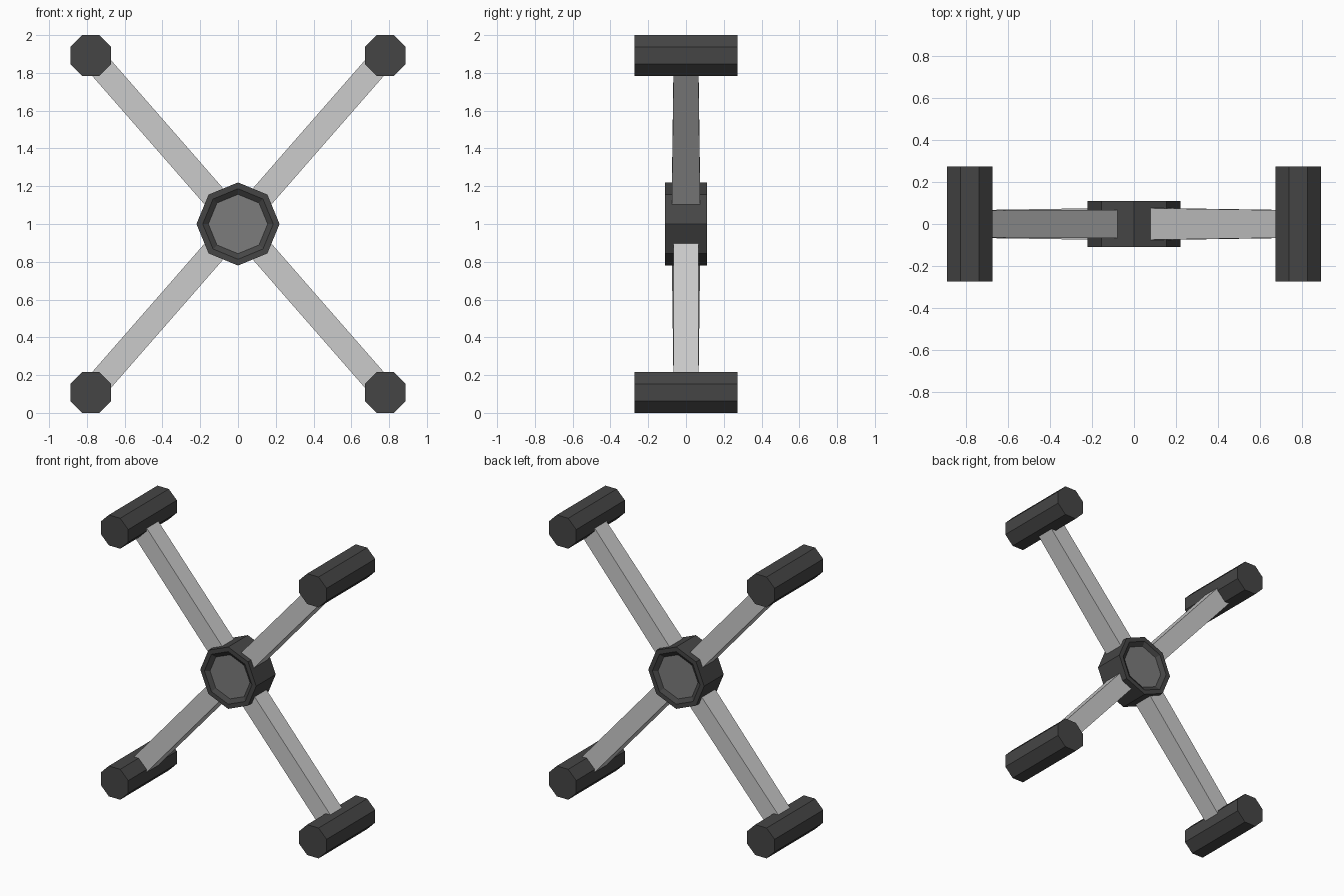
import bpy, bmesh, math
from mathutils import Vector

if "Cube" in bpy.data.objects:
    bpy.data.objects.remove(bpy.data.objects["Cube"])

HUB = Vector((0, 0, 1))
PX, PZ = 0.78, 0.892          # handle offset from the hub
AP = 0.108                    # handle apothem


def material(name, v):
    m = bpy.data.materials.new(name)
    m.diffuse_color = (v, v, v, 1)
    m.use_nodes = True
    m.node_tree.nodes["Principled BSDF"].inputs["Base Color"].default_value = m.diffuse_color
    return m


dark = material("dark_rubber", 0.06)
mid = material("mid_grey", 0.2)


def finish(name, bm, mats=()):
    bmesh.ops.recalc_face_normals(bm, faces=bm.faces)
    me = bpy.data.meshes.new(name)
    bm.to_mesh(me)
    bm.free()
    for m in mats:
        me.materials.append(m)
    ob = bpy.data.objects.new(name, me)
    bpy.context.collection.objects.link(ob)
    return ob


def lathe_y(name, centre, rings, phase, mats, cap_mat=0):
    """Octagonal solid along y from (y, radius) rings."""
    bm = bmesh.new()
    loops = []
    for y, r in rings:
        loops.append([bm.verts.new(centre + Vector((
            r * math.cos(phase + i * math.pi / 4), y,
            r * math.sin(phase + i * math.pi / 4)))) for i in range(8)])
    for a, b in zip(loops, loops[1:]):
        for i in range(8):
            j = (i + 1) % 8
            bm.faces.new((a[i], a[j], b[j], b[i]))
    for loop in (loops[0], loops[-1]):
        bm.faces.new(loop).material_index = cap_mat
    return finish(name, bm, mats)


def beam(name, sign, y_mid):
    """Diagonal bar through the hub, optionally thicker at its middle."""
    d = Vector((sign * PX, 0, PZ))
    n = Vector((-d.z, 0, d.x)).normalized() * 0.065
    bm = bmesh.new()
    loops = []
    for t, y in ((-1, 0.065), (0, y_mid), (1, 0.065)):
        c = HUB + d * t
        loops.append([bm.verts.new(c + n * s + Vector((0, y * u, 0)))
                      for s, u in ((-1, -1), (1, -1), (1, 1), (-1, 1))])
    for a, b in zip(loops, loops[1:]):
        for i in range(4):
            j = (i + 1) % 4
            bm.faces.new((a[i], a[j], b[j], b[i]))
    bm.faces.new(loops[0])
    bm.faces.new(loops[-1])
    return finish(name, bm)


# Crossed spokes
beam("spoke_rising", 1, 0.077)
beam("spoke_falling", -1, 0.067)

# Hub with a shallow recessed plate on both sides
half = [(0.09, 0.157), (0.11, 0.187), (0.11, 0.22)]
rings = [(-y, r) for y, r in half] + [(y, r) for y, r in reversed(half)]
lathe_y("hub", HUB, rings, 0, (dark, mid), 1)

# Four octagonal end bars
r = AP / math.cos(math.pi / 8)
for sx, side in ((-1, "left"), (1, "right")):
    for sz, level in ((-1, "lower"), (1, "upper")):
        lathe_y(f"end_bar_{level}_{side}", HUB + Vector((sx * PX, 0, sz * PZ)),
                [(-0.273, r), (0.273, r)], math.pi / 8, (dark,))
